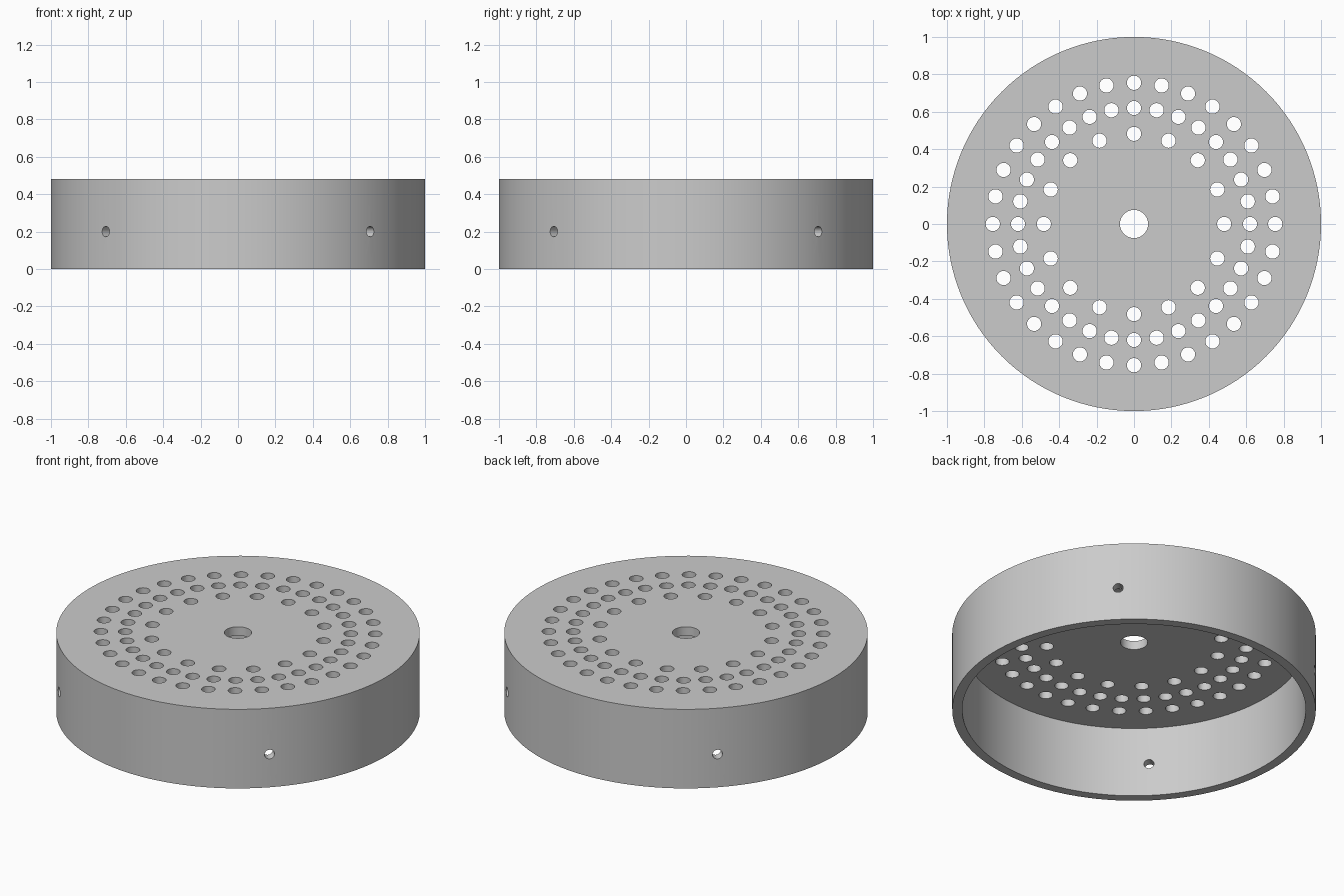
import bpy, bmesh
from math import pi, cos, sin
from mathutils import Matrix, Vector

HEIGHT, CEILING, INNER = 0.48, 0.427, 0.945   # overall height, underside of top, wall inside
HOLE_R, CENTRE_R, SCREW_R = 0.038, 0.075, 0.028

cube = bpy.data.objects.get("Cube")
if cube:
    bpy.data.objects.remove(cube, do_unlink=True)

grey = bpy.data.materials.new("plain_grey")
grey.use_nodes = True
grey.diffuse_color = (0.6, 0.6, 0.6, 1)
grey.node_tree.nodes["Principled BSDF"].inputs["Base Color"].default_value = (0.6, 0.6, 0.6, 1)


def make_object(name, bm):
    bmesh.ops.recalc_face_normals(bm, faces=bm.faces)
    mesh = bpy.data.meshes.new(name)
    bm.to_mesh(mesh)
    bm.free()
    mesh.materials.append(grey)
    obj = bpy.data.objects.new(name, mesh)
    bpy.context.collection.objects.link(obj)
    return obj


# Shell: one lathed section holds the perforated top, the rim wall and the centre bore
bm = bmesh.new()
section = [(CENTRE_R, HEIGHT), (1, HEIGHT), (1, 0), (INNER, 0), (INNER, CEILING), (CENTRE_R, CEILING)]
verts = [bm.verts.new((r, 0, z)) for r, z in section]
edges = [bm.edges.new((verts[i - 1], verts[i])) for i in range(len(verts))]
bmesh.ops.spin(bm, geom=verts + edges, cent=(0, 0, 0), axis=(0, 0, 1),
               angle=2 * pi, steps=128, use_merge=True)
bmesh.ops.remove_doubles(bm, verts=bm.verts, dist=1e-5)
shell = make_object("perforated_cap", bm)

# Cutters: three rings of vertical holes and four radial screw holes
bm = bmesh.new()


def drill(radius, depth, matrix, sides=32):
    bmesh.ops.create_cone(bm, cap_ends=True, segments=sides, radius1=radius,
                          radius2=radius, depth=depth, matrix=matrix)


for ring_radius, count in ((0.755, 32), (0.62, 32), (0.482, 16)):
    for i in range(count):
        a = 2 * pi * i / count
        place = Vector((ring_radius * cos(a), ring_radius * sin(a), HEIGHT))
        drill(HOLE_R, 0.3, Matrix.Translation(place))
for i in range(4):
    turn = Matrix.Rotation(pi / 4 + i * pi / 2, 4, "Z")
    drill(SCREW_R, 0.2, turn @ Matrix.Translation((0.97, 0, 0.2)) @ Matrix.Rotation(pi / 2, 4, "Y"))
cutter = make_object("hole_cutters", bm)
cutter.hide_render = True

# Cut the holes, then remove the helper
cut = shell.modifiers.new("holes", "BOOLEAN")
cut.operation = "DIFFERENCE"
cut.solver = "EXACT"
cut.object = cutter
bpy.ops.object.select_all(action="DESELECT")
shell.select_set(True)
bpy.context.view_layer.objects.active = shell
bpy.ops.object.modifier_apply(modifier=cut.name)
bpy.data.objects.remove(cutter, do_unlink=True)
bpy.ops.object.shade_smooth_by_angle(angle=pi / 6)
